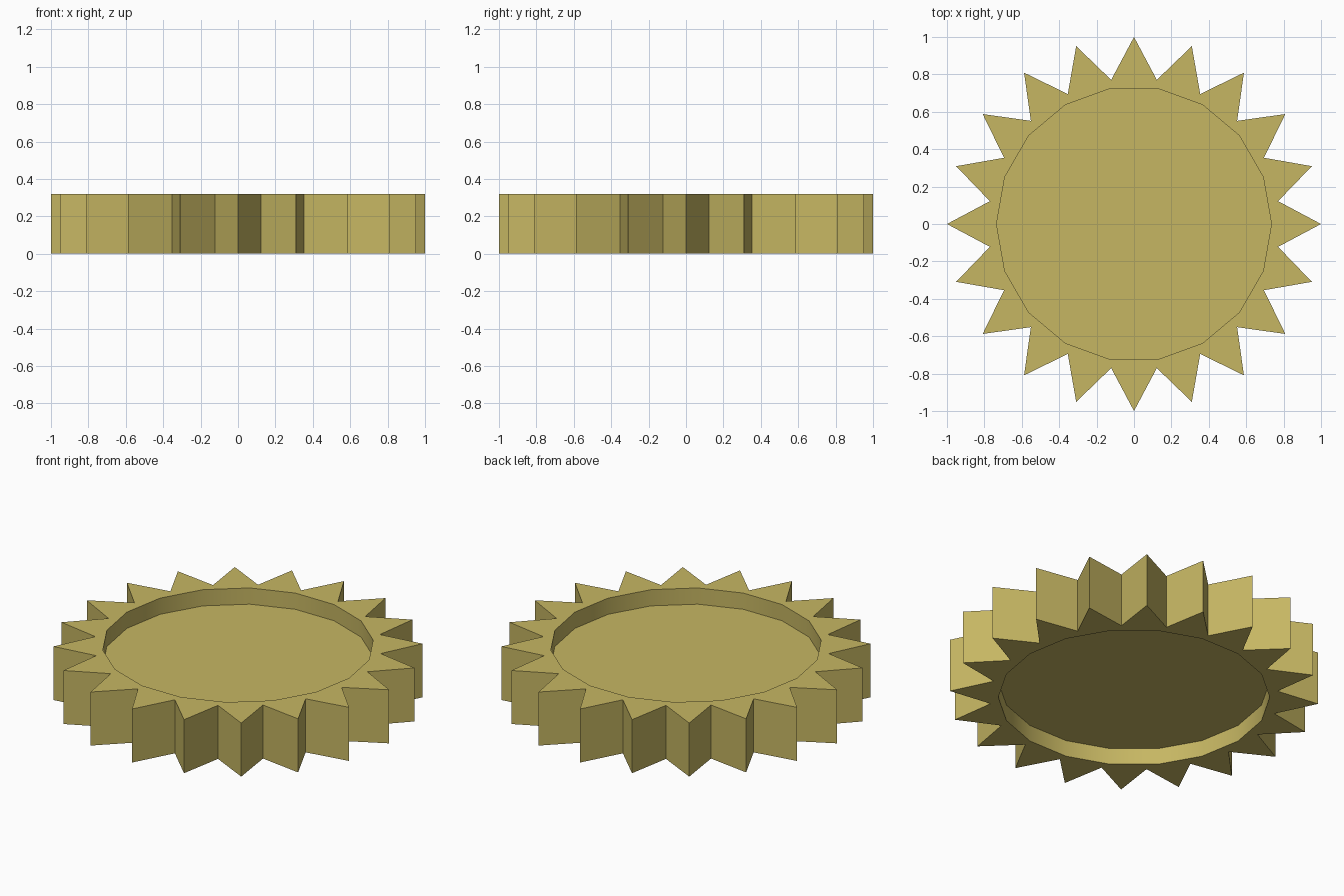
import bpy, bmesh, math

if "Cube" in bpy.data.objects:
    bpy.data.objects.remove(bpy.data.objects["Cube"])

TEETH, TIP_R, ROOT_R, HEIGHT = 20, 1.0, 0.78, 0.32
RECESS_SIDES, RECESS_R, RECESS_DEPTH = 18, 0.735, 0.097

brass = bpy.data.materials.new("dull brass")
brass.diffuse_color = (0.565, 0.47, 0.124, 1)
brass.use_nodes = True
brass.node_tree.nodes["Principled BSDF"].inputs["Base Color"].default_value = brass.diffuse_color


def prism(name, radii, z0, z1):
    """Extrude a closed polygon given by radii at even angles."""
    bm = bmesh.new()
    step = 2 * math.pi / len(radii)
    ring = [bm.verts.new((r * math.cos(i * step), r * math.sin(i * step), z0))
            for i, r in enumerate(radii)]
    base = bm.faces.new(ring)
    top = bmesh.ops.extrude_face_region(bm, geom=[base])["geom"]
    bmesh.ops.translate(bm, vec=(0, 0, z1 - z0),
                        verts=[g for g in top if isinstance(g, bmesh.types.BMVert)])
    bmesh.ops.recalc_face_normals(bm, faces=bm.faces)
    if not any(f.normal.z < -0.9 for f in bm.faces):
        bm.faces.new(list(reversed(ring)))
        bmesh.ops.recalc_face_normals(bm, faces=bm.faces)
    mesh = bpy.data.meshes.new(name)
    bm.to_mesh(mesh)
    bm.free()
    mesh.materials.append(brass)
    obj = bpy.data.objects.new(name, mesh)
    bpy.context.collection.objects.link(obj)
    return obj


# Toothed wheel
gear = prism("gear_wheel", [TIP_R, ROOT_R] * TEETH, 0, HEIGHT)
bpy.context.view_layer.objects.active = gear
gear.select_set(True)

# Shallow round recess on the top and on the underside
for name, z0, z1 in (("top_recess", HEIGHT - RECESS_DEPTH, HEIGHT + 0.1),
                     ("bottom_recess", -0.1, RECESS_DEPTH)):
    cutter = prism(name, [RECESS_R] * RECESS_SIDES, z0, z1)
    cutter.hide_render = True
    mod = gear.modifiers.new(name, 'BOOLEAN')
    mod.operation, mod.solver, mod.object = 'DIFFERENCE', 'EXACT', cutter
    bpy.ops.object.modifier_apply(modifier=mod.name)
    bpy.data.objects.remove(cutter)

# Smooth recess walls, crisp teeth and rims
bpy.ops.object.shade_smooth_by_angle(angle=math.radians(30))
